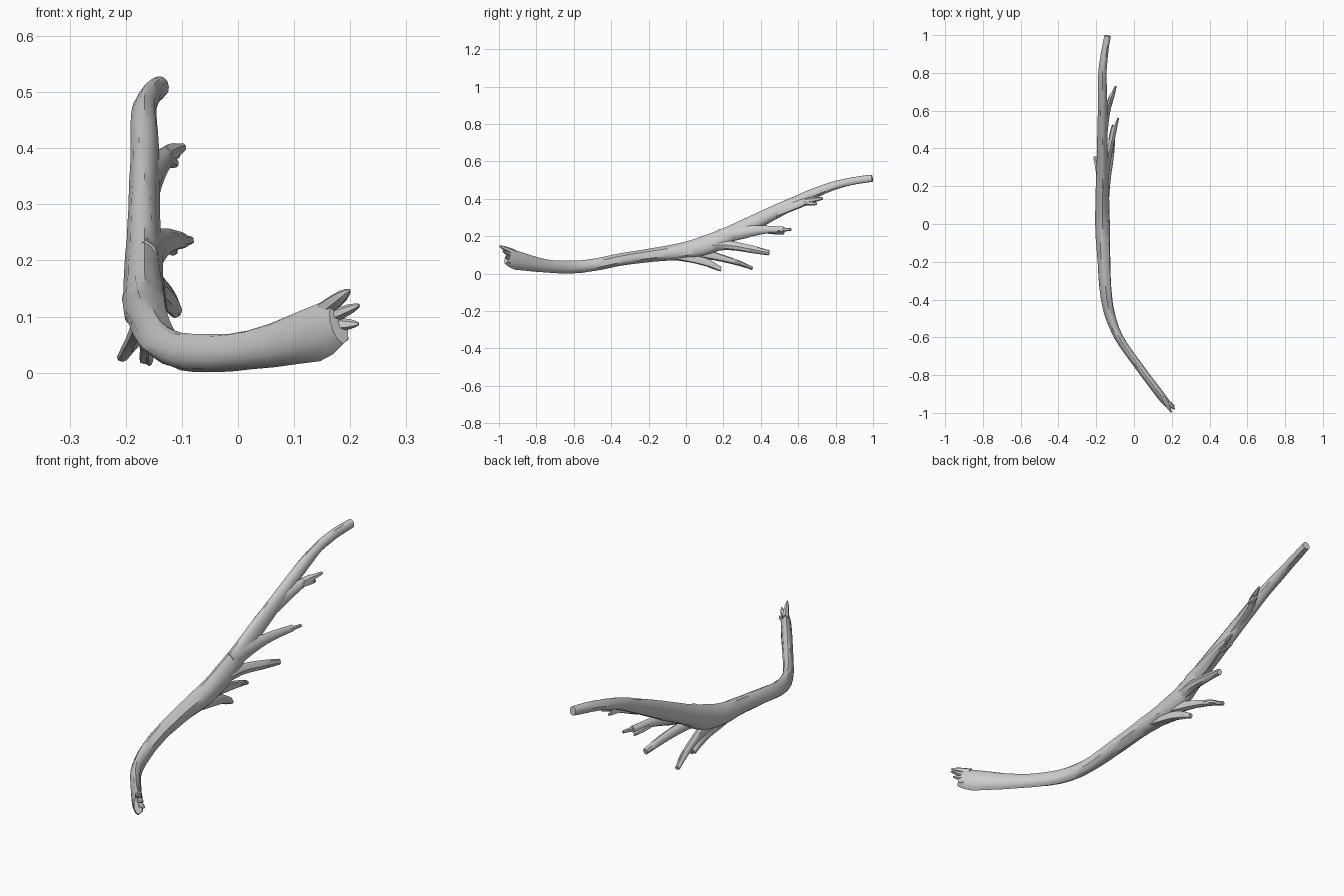
import bpy, bmesh, math, random
from mathutils import Vector

random.seed(4)


def catmull(a, b, c, d, t):
    return 0.5 * (2 * b + (c - a) * t + (2 * a - 5 * b + 4 * c - d) * t * t
                  + (3 * b - a - 3 * c + d) * t ** 3)


def limb(name, stations, sides=10, steps=3, rough=0.1):
    """Sweep a knobbly oval along stations (x, y, z, half width, half height)."""
    s = [stations[0]] + stations + [stations[-1]]
    path = []
    for i in range(1, len(s) - 2):
        for k in range(steps):
            path.append([catmull(*[s[i + j][n] for j in (-1, 0, 1, 2)], k / steps)
                         for n in range(5)])
    path.append(list(stations[-1]))
    pts = [Vector(p[:3]) for p in path]
    # long bark ridges: a wobble per side that drifts slowly along the limb
    ridge = [random.uniform(-rough, rough) for _ in range(sides)]
    bm = bmesh.new()
    rings = []
    for i, p in enumerate(path):
        tangent = (pts[min(i + 1, len(pts) - 1)] - pts[max(i - 1, 0)]).normalized()
        side = tangent.cross(Vector((0, 0, 1))).normalized()
        up = side.cross(tangent)
        ring = []
        for k in range(sides):
            a = 2 * math.pi * k / sides + math.pi / 2
            ridge[k] = 0.8 * ridge[k] + random.uniform(-rough, rough) * 0.4
            r = 1 + ridge[k]
            w = math.cos(a) * (1 - 0.2 * math.sin(a))      # narrower upper edge
            ring.append(bm.verts.new(pts[i] + side * w * p[3] * r
                                     + up * math.sin(a) * p[4] * r))
        rings.append(ring)
    for r0, r1 in zip(rings, rings[1:]):
        for k in range(sides):
            n = (k + 1) % sides
            bm.faces.new((r0[k], r0[n], r1[n], r1[k]))
    bm.faces.new(rings[0][::-1])
    bm.faces.new(rings[-1])
    bmesh.ops.recalc_face_normals(bm, faces=bm.faces)
    mesh = bpy.data.meshes.new(name)
    bm.to_mesh(mesh)
    bm.free()
    obj = bpy.data.objects.new(name, mesh)
    bpy.context.collection.objects.link(obj)
    bpy.ops.object.select_all(action='DESELECT')
    obj.select_set(True)
    bpy.context.view_layer.objects.active = obj
    bpy.ops.object.shade_smooth_by_angle(angle=math.radians(40))
    return obj


# Main stem, from the broken butt end up to the high tip
limb("main_stem", [
    (0.178, -0.955, 0.092, 0.018, 0.040),
    (0.140, -0.905, 0.073, 0.022, 0.049),
    (0.020, -0.745, 0.042, 0.021, 0.035),
    (-0.080, -0.600, 0.037, 0.023, 0.034),
    (-0.130, -0.470, 0.052, 0.028, 0.032),
    (-0.150, -0.340, 0.078, 0.032, 0.031),
    (-0.160, -0.170, 0.103, 0.035, 0.036),
    (-0.166, 0.000, 0.123, 0.039, 0.047),
    (-0.167, 0.120, 0.155, 0.036, 0.052),
    (-0.167, 0.240, 0.212, 0.031, 0.044),
    (-0.167, 0.400, 0.291, 0.027, 0.040),
    (-0.166, 0.550, 0.366, 0.025, 0.033),
    (-0.166, 0.690, 0.432, 0.024, 0.026),
    (-0.166, 0.800, 0.472, 0.021, 0.022),
    (-0.156, 0.900, 0.496, 0.019, 0.021),
    (-0.140, 0.996, 0.510, 0.017, 0.019),
], sides=12)

# Splinters on the broken butt end
for i, (root, tip, h) in enumerate([
        ((0.155, -0.920, 0.112), (0.199, -0.998, 0.147), 0.018),
        ((0.165, -0.935, 0.098), (0.216, -0.980, 0.120), 0.014),
        ((0.165, -0.935, 0.085), (0.215, -0.965, 0.087), 0.014),
        ((0.155, -0.920, 0.066), (0.196, -0.955, 0.061), 0.015)]):
    mid = [(a + 2 * b) / 3 for a, b in zip(root, tip)]
    limb(f"splinter_{i + 1}", [(*root, 0.014, h), (*mid, 0.010, h * 0.7),
                               (*tip, 0.002, 0.003)], sides=6, steps=2)

# Side branches along the lower edge, each given as root, bend, near-tip and tip
branches = [
    [(-0.162, -0.06, 0.105, 0.028, 0.032), (-0.160, 0.06, 0.075, 0.020, 0.024),
     (-0.162, 0.13, 0.050, 0.014, 0.018), (-0.166, 0.185, 0.025, 0.010, 0.011)],
    [(-0.166, 0.03, 0.125, 0.028, 0.035), (-0.172, 0.16, 0.092, 0.018, 0.021),
     (-0.187, 0.27, 0.060, 0.015, 0.014), (-0.207, 0.355, 0.028, 0.010, 0.009)],
    [(-0.165, 0.08, 0.150, 0.028, 0.040), (-0.146, 0.22, 0.152, 0.019, 0.026),
     (-0.124, 0.35, 0.131, 0.015, 0.021), (-0.112, 0.445, 0.111, 0.012, 0.014)],
    [(-0.163, 0.18, 0.195, 0.025, 0.040), (-0.146, 0.31, 0.221, 0.020, 0.033),
     (-0.122, 0.42, 0.234, 0.015, 0.022), (-0.100, 0.520, 0.235, 0.013, 0.015)],
    [(-0.163, 0.47, 0.325, 0.021, 0.030), (-0.148, 0.58, 0.363, 0.019, 0.024),
     (-0.128, 0.65, 0.386, 0.014, 0.019), (-0.112, 0.690, 0.394, 0.011, 0.015)],
]
for i, b in enumerate(branches):
    limb(f"side_branch_{i + 1}", b, sides=8)

# Snapped prongs where branches fork at their ends
prongs = [
    ((-0.125, 0.42, 0.234), (-0.083, 0.562, 0.236)),
    ((-0.125, 0.44, 0.228), (-0.112, 0.525, 0.217)),
    ((-0.128, 0.64, 0.388), (-0.097, 0.730, 0.402)),
    ((-0.128, 0.63, 0.380), (-0.110, 0.700, 0.373)),
    ((-0.185, 0.27, 0.062), (-0.193, 0.330, 0.040)),
    ((-0.160, 0.11, 0.055), (-0.158, 0.188, 0.018)),
]
for i, (root, tip) in enumerate(prongs):
    mid = [(a + b) / 2 for a, b in zip(root, tip)]
    limb(f"prong_{i + 1}", [(*root, 0.012, 0.014), (*mid, 0.011, 0.013),
                            (*tip, 0.005, 0.007)], sides=6, steps=2)
